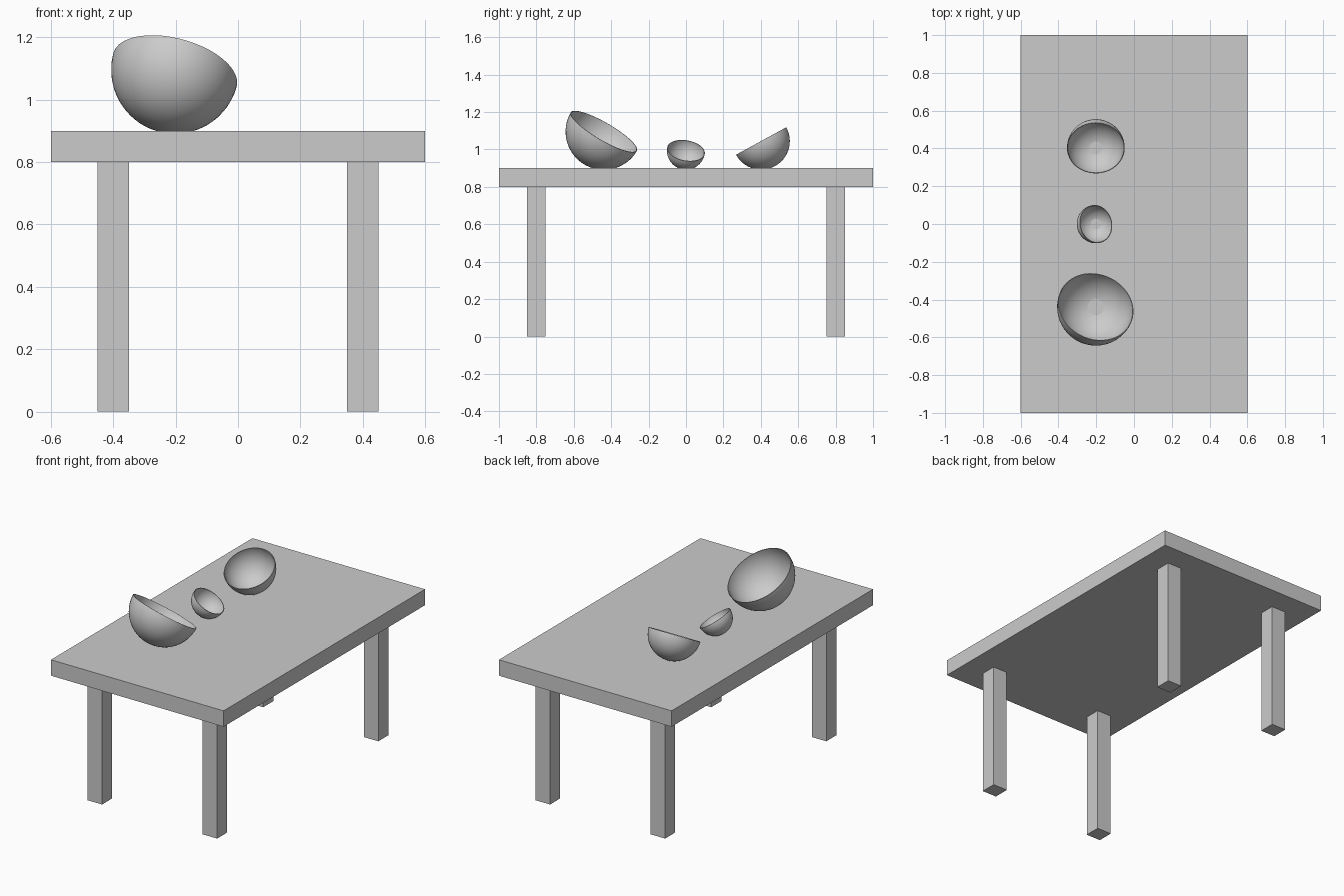
import bpy, bmesh, math
from mathutils import Vector

if "Cube" in bpy.data.objects:
    bpy.data.objects.remove(bpy.data.objects["Cube"])


def box(name, center, size):
    bpy.ops.mesh.primitive_cube_add(size=1, location=center)
    ob = bpy.context.object
    ob.name = name
    ob.scale = size
    bpy.ops.object.transform_apply(location=False, rotation=False, scale=True)
    return ob


def bowl(name, center, radius, opening):
    # lower half of a sphere, opening turned toward the given direction
    bm = bmesh.new()
    bmesh.ops.create_uvsphere(bm, u_segments=48, v_segments=32, radius=radius)
    bmesh.ops.delete(bm, geom=[v for v in bm.verts if v.co.z > 1e-4], context='VERTS')
    me = bpy.data.meshes.new(name)
    bm.to_mesh(me)
    bm.free()
    ob = bpy.data.objects.new(name, me)
    bpy.context.collection.objects.link(ob)
    ob.location = center
    ob.rotation_mode = 'QUATERNION'
    ob.rotation_quaternion = Vector((0, 0, 1)).rotation_difference(Vector(opening).normalized())
    # thin wall, grown inward
    wall = ob.modifiers.new("wall", 'SOLIDIFY')
    wall.thickness = 0.004
    wall.offset = -1
    bpy.ops.object.select_all(action='DESELECT')
    bpy.context.view_layer.objects.active = ob
    ob.select_set(True)
    bpy.ops.object.modifier_apply(modifier="wall")
    bpy.ops.object.shade_smooth_by_angle(angle=math.radians(40))
    return ob


# table
box("table_top", (0, 0, 0.85), (1.2, 2.0, 0.1))
for sx, xname in ((-1, "left"), (1, "right")):
    for sy, yname in ((-1, "front"), (1, "back")):
        box(f"{yname}_{xname}_leg", (0.4 * sx, 0.8 * sy, 0.4), (0.1, 0.1, 0.8))

# tilted bowls, each sunk slightly into the top
bowl("large_bowl", (-0.202, -0.439, 1.096), 0.205, (0.23, 0.49, 0.84))
bowl("small_bowl", (-0.201, 0.0, 0.994), 0.102, (0.54, 0.15, 0.83))
bowl("medium_bowl", (-0.202, 0.402, 1.045), 0.153, (0, -0.48, 0.877))
